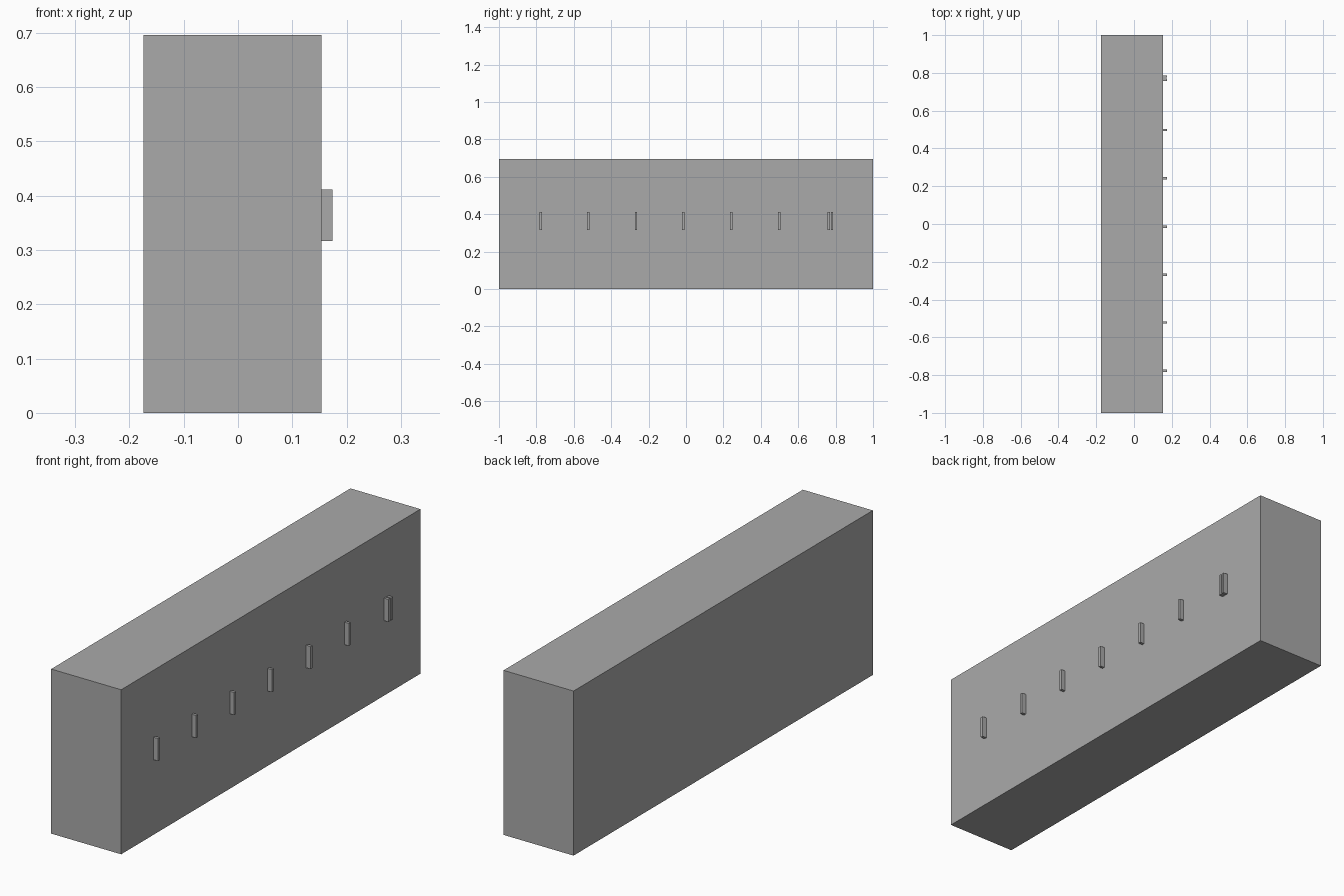
import bpy

if "Cube" in bpy.data.objects:
    bpy.data.objects.remove(bpy.data.objects["Cube"])

# Darker grey for the whole cabinet
grey = bpy.data.materials.new("dark_grey")
grey.diffuse_color = (0.4, 0.4, 0.4, 1)
grey.use_nodes = True
grey.node_tree.nodes["Principled BSDF"].inputs["Base Color"].default_value = grey.diffuse_color


def box(name, x, y, z):
    """Axis-aligned box from (min, max) ranges."""
    bpy.ops.mesh.primitive_cube_add(size=1, location=[(a + b) / 2 for a, b in (x, y, z)])
    ob = bpy.context.object
    ob.name = name
    ob.scale = [b - a for a, b in (x, y, z)]
    bpy.ops.object.transform_apply(location=False, rotation=False, scale=True)
    ob.data.materials.append(grey)
    return ob


# Long cabinet body
FRONT_X = 0.1535
box("cabinet_body", (-0.174, FRONT_X), (-1, 1), (0, 0.696))

# Row of upright door handles, the last two forming a close pair
HANDLE_Y = [-0.777, -0.522, -0.268, -0.015, 0.242, 0.498, 0.763, 0.781]
HALF_WIDTH = 0.006
for i, y in enumerate(HANDLE_Y):
    box(f"door_handle_{i + 1}", (FRONT_X, 0.174),
        (y - HALF_WIDTH, y + HALF_WIDTH), (0.317, 0.412))
